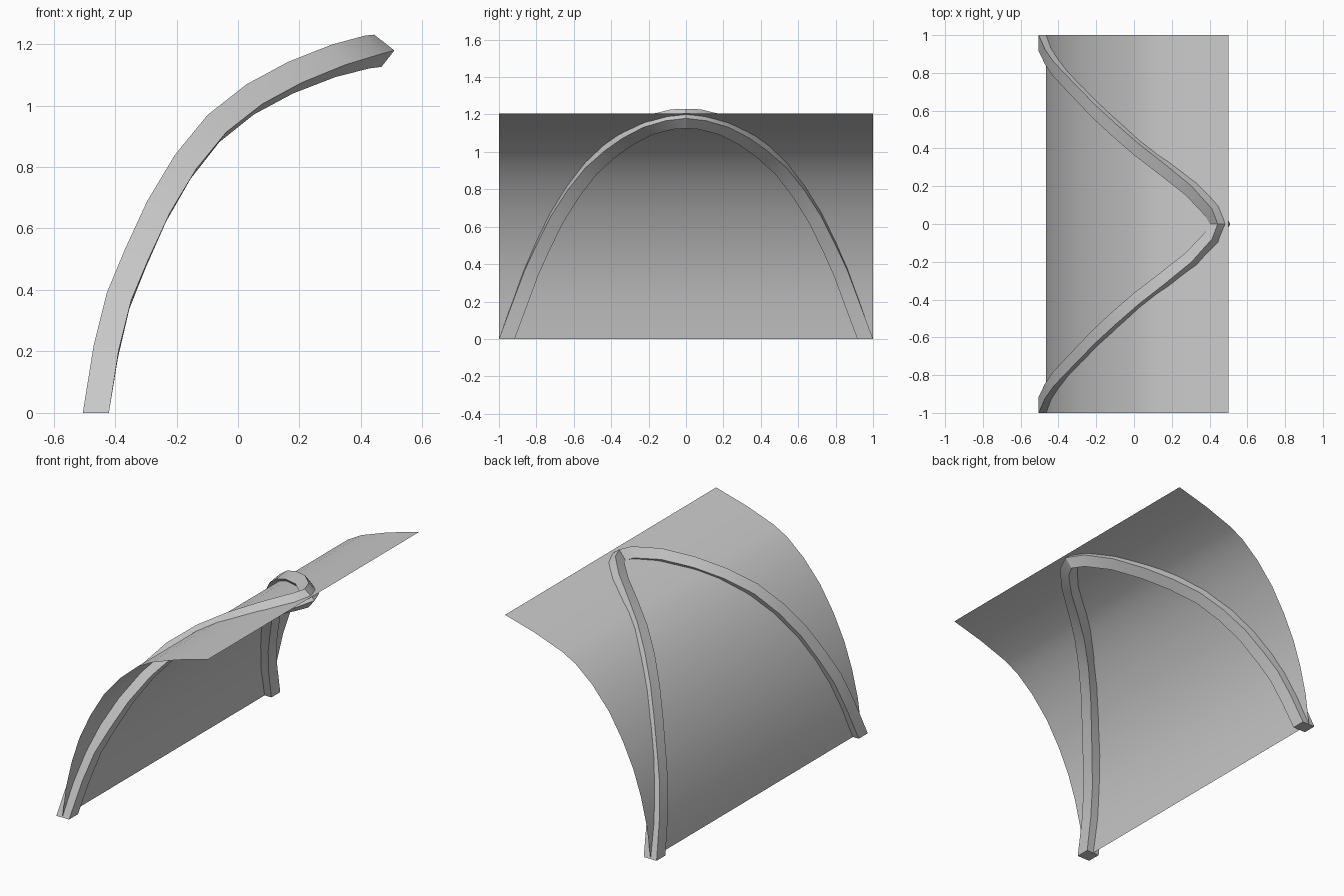
import bpy
from math import radians, cos, sin
from mathutils import Vector

if "Cube" in bpy.data.objects:
    bpy.data.objects.remove(bpy.data.objects["Cube"])


def make(name, verts, faces, angle):
    me = bpy.data.meshes.new(name)
    me.from_pydata(verts, [], faces)
    me.update()
    ob = bpy.data.objects.new(name, me)
    bpy.context.collection.objects.link(ob)
    bpy.ops.object.select_all(action='DESELECT')
    ob.select_set(True)
    bpy.context.view_layer.objects.active = ob
    bpy.ops.object.mode_set(mode='EDIT')
    bpy.ops.mesh.select_all(action='SELECT')
    bpy.ops.mesh.normals_make_consistent(inside=False)
    bpy.ops.object.mode_set(mode='OBJECT')
    bpy.ops.object.shade_smooth_by_angle(angle=radians(angle))
    return ob


# Curved sheet: one side profile (x, z) stretched along y
profile = [(-.465, 0), (-.44, .19), (-.40, .36), (-.35, .51), (-.28, .66),
           (-.19, .81), (-.08, .94), (.03, 1.035), (.12, 1.085),
           (.30, 1.15), (.50, 1.205)]
n = len(profile)
verts = [(x, y, z) for y in (-1, 1) for x, z in profile]
make("curved_sheet", verts,
     [(i, i + 1, n + i + 1, n + i) for i in range(n - 1)], 40)

# Arched rib: centre path of one half (x, y, z), foot to crown
half = [Vector(p) for p in [
    (-.4625, .958, 0), (-.43, .885, .20), (-.39, .825, .365),
    (-.335, .765, .50), (-.265, .69, .655), (-.18, .60, .80),
    (-.08, .505, .925), (.04, .40, 1.02), (.17, .30, 1.09),
    (.31, .19, 1.145), (.42, .075, 1.174), (.455, 0, 1.178)]]
mirror_y = Vector((1, -1, 1))
last = len(half) - 1

# Square section twists from upright at the foot to tilted at the crown
rings = []
for i, p in enumerate(half):
    f = i / last
    if i == 0:
        u, v = Vector((.0425, 0, 0)), Vector((0, -.042, 0))
    else:
        nxt = half[i + 1] if i < last else half[i - 1] * mirror_y
        t = (nxt - half[i - 1]).normalized()
        a = radians(38) * min(1, f * 1.7)
        u = Vector((cos(a), 0, -sin(a)))
        u = (u - t * u.dot(t)).normalized()
        v = u.cross(t)
        if v.z > 0:
            v = -v
        u, v = u * .0415, v * (.040 - .006 * f)
    rings.append([p - u - v, p + u - v, p + u + v, p - u + v])

# Mirror the half to finish the arch
rings += [[c * mirror_y for c in r] for r in reversed(rings[:-1])]
verts = [c for r in rings for c in r]
faces = [(4 * i + k, 4 * i + (k + 1) % 4, 4 * i + 4 + (k + 1) % 4, 4 * i + 4 + k)
         for i in range(len(rings) - 1) for k in range(4)]
e = len(verts)
faces += [(0, 1, 2, 3), (e - 4, e - 3, e - 2, e - 1)]
make("arched_rib", verts, faces, 30)
